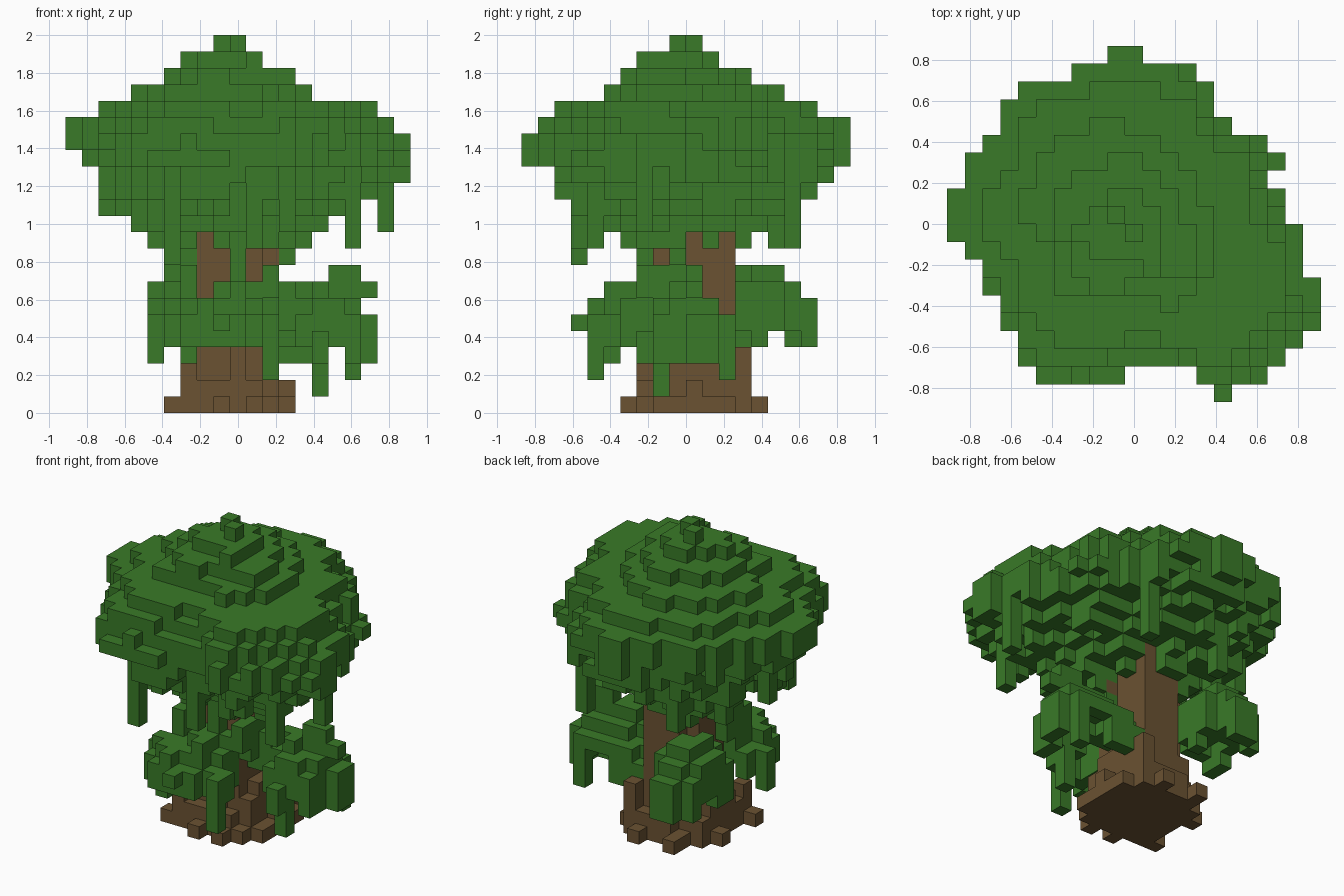
import bpy, bmesh, random
from mathutils import Vector

random.seed(4)
if "Cube" in bpy.data.objects:
    bpy.data.objects.remove(bpy.data.objects["Cube"], do_unlink=True)

S = 2 / 23                      # block size
CX, CY = 9.8, 9.5               # middle of the tree in block counts
WIDE, DEEP = range(21), range(20)


def material(name, rgb):
    mat = bpy.data.materials.new(name)
    mat.use_nodes = True
    color = (*rgb, 1)
    mat.diffuse_color = color
    mat.node_tree.nodes["Principled BSDF"].inputs["Base Color"].default_value = color
    return mat


def build_blocks(name, blocks, mat):
    """Skin a set of grid blocks, keeping only the exposed faces."""
    bm = bmesh.new()
    for block in sorted(blocks):
        centre = Vector(block) + Vector((-10, -9.5, 0.5))
        for axis in range(3):
            for sign in (-1, 1):
                normal = Vector((0, 0, 0))
                normal[axis] = sign
                neighbour = list(block)
                neighbour[axis] += sign
                if tuple(neighbour) in blocks:
                    continue
                u = Vector((0, 0, 0))
                u[(axis + 1) % 3] = 0.5
                v = normal.cross(u)
                mid = centre + normal / 2
                corners = (mid - u - v, mid + u - v, mid + u + v, mid - u + v)
                bm.faces.new([bm.verts.new(c * S) for c in corners])
    bmesh.ops.remove_doubles(bm, verts=bm.verts, dist=S / 100)
    mesh = bpy.data.meshes.new(name)
    bm.to_mesh(mesh)
    bm.free()
    mesh.materials.append(mat)
    obj = bpy.data.objects.new(name, mesh)
    bpy.context.collection.objects.link(obj)


def vine(i, j, top, bottom):
    return {(i, j, k) for k in range(bottom, top + 1)}


def mound(centre, radii, drop, depth):
    """A leafy umbrella whose layers sink towards a ragged rim."""
    found = set()
    for i in WIDE:
        for j in DEEP:
            r2 = sum(((p - c) / r) ** 2 for p, c, r in zip((i, j), centre, radii))
            if r2 < 1 + random.uniform(-0.2, 0.15):
                top = centre[2] - drop * r2 + random.uniform(-0.3, 0.3)
                found |= vine(i, j, round(top), round(top - depth + random.uniform(-0.7, 0.7)))
    return found


# Crown outline: first and last block of each row, front to back
OUTLINE = [(15, 16), (5, 17), (4, 18), (4, 19), (3, 20), (3, 20), (2, 20),
           (2, 19), (1, 20), (0, 19), (0, 18), (0, 18), (1, 17), (1, 18),
           (2, 17), (3, 15), (3, 14), (4, 14), (7, 13), (8, 11)]


def in_outline(i, j):
    if not 0 <= j < len(OUTLINE) or (j == 1 and 9 < i < 14):
        return False
    return OUTLINE[j][0] <= i <= OUTLINE[j][1]


# Crown: the outline scaled per layer from the underside up, tilted by shifting layers
SCALES = [0.31, 0.39, 0.5, 0.66, 0.76, 0.87, 0.95, 0.97, 0.93, 0.81, 0.54, 0.39, 0.23]
SHIFT = {11: (-0.4, 0), 13: (0, -0.2), 14: (0.9, 0.3), 15: (0.4, 0), 16: (-0.3, 0.2),
         17: (-0.7, 0.3), 19: (-0.8, 0.7), 20: (-0.4, 0), 21: (-0.4, -0.4)}
crown = {(9, 10, 22), (10, 9, 22), *((i, 1, 15) for i in range(5, 10))}
for i in WIDE:
    for j in DEEP:
        ragged = random.uniform(-0.1, 0.1)
        for k, scale in enumerate(SCALES, start=9):
            rough = 1 if 10 < k < 15 else 0.5 if k < 17 else 0.15
            f = scale + ragged * rough
            dx, dy = SHIFT.get(k, (0, 0))
            x = (i - CX - dx) / f + CX
            y = (j - CY - dy) / f + CY
            if in_outline(round(x), round(y)) and in_outline(i, j):
                crown.add((i, j, k))

# Vines hanging from the crown rim
for i, j, bottom in [(6, 3, 9), (14, 16, 10), (19, 7, 11), (17, 4, 10), (2, 11, 12),
                     (15, 6, 11), (7, 15, 10), (4, 7, 11), (11, 3, 10), (5, 12, 10)]:
    crown |= vine(i, j, 15, bottom)

# Trunk with flared roots
trunk = {(12, 9, 9)}
for k in range(12):
    radius = {0: 3.6, 1: 3.2, 2: 2.8, 3: 2.6}.get(k, 2.3)
    for i in WIDE:
        for j in DEEP:
            if abs(i - 9.7) ** 3 + abs(j - 9.9) ** 3 < radius ** 3:
                trunk.add((i, j, k))
for i, j, top in [(6, 7, 0), (6, 11, 0), (13, 10, 1), (13, 8, 0), (9, 6, 0),
                  (11, 6, 0), (8, 14, 0), (11, 14, 0), (12, 13, 3), (7, 7, 2), (10, 7, 4)]:
    trunk |= vine(i, j, top, 0)

# Lower foliage clumps with their vines
left = mound((15.2, 10, 7), (2.9, 3), 2.4, 1.2)
for i, j, top, bottom in [(18, 10, 7, 7), (17, 12, 4, 2), (15, 8, 6, 1), (16, 8, 5, 4),
                          (14, 12, 5, 3), (16, 10, 8, 7), (17, 10, 8, 7), (17, 9, 6, 3),
                          (12, 9, 7, 5), (13, 9, 7, 5), (12, 12, 4, 2), (12, 10, 6, 5)]:
    left |= vine(i, j, top, bottom)

front = mound((8.7, 6.2, 7), (3.4, 2.8), 2.3, 1.4)
front = {b for b in front if b[2] > 3}
for i, j, top, bottom in [(12, 4, 5, 2), (12, 5, 5, 4), (9, 3, 5, 5), (5, 7, 5, 3),
                          (7, 5, 5, 3), (10, 7, 8, 5), (7, 7, 8, 5), (9, 6, 7, 5),
                          (11, 7, 7, 4), (11, 6, 6, 4), (8, 4, 5, 4)]:
    front |= vine(i, j, top, bottom)

back = mound((6.3, 14.1, 8), (2, 3), 2, 2.2)
for i, j, top, bottom in [(5, 14, 7, 5), (7, 17, 6, 5), (6, 17, 6, 4), (5, 16, 6, 4),
                          (7, 12, 7, 5), (8, 13, 7, 5), (5, 12, 6, 5)]:
    back |= vine(i, j, top, bottom)

# Ivy climbing the front and left of the trunk
ivy = vine(12, 7, 9, 7) | vine(13, 9, 9, 9) | vine(12, 11, 5, 3)
for i in range(6, 14):
    for j in range(6, 10):
        near = abs(i - 9.7) ** 3 + abs(j - 9.9) ** 3 < 3.3 ** 3
        if near and i not in (8, 11):
            ivy |= vine(i, j, 9, random.choice((5, 6, 7)))

# Gaps in the leaves where bark shows, on the front and the left side
gaps = set()
for i, top, bottom in [(8, 10, 7), (9, 9, 8), (11, 9, 8), (12, 9, 9)]:
    for j in range(9):
        gaps |= vine(i, j, top, bottom)
for j, top, bottom in [(8, 9, 9), (10, 10, 8), (11, 9, 7), (12, 8, 6)]:
    for i in range(12, 21):
        gaps |= vine(i, j, top, bottom)
gaps -= vine(16, 10, 8, 8) | vine(17, 10, 8, 8)

green = material("leaf green", (0.041, 0.195, 0.021))
brown = material("bark brown", (0.145, 0.085, 0.032))

bare = trunk | gaps
build_blocks("left_foliage", left - bare, green)
build_blocks("front_foliage", front - bare, green)
build_blocks("back_foliage", back - bare, green)
build_blocks("ivy", ivy - bare - crown - left - front, green)
build_blocks("crown", crown - bare, green)
build_blocks("trunk", trunk, brown)
